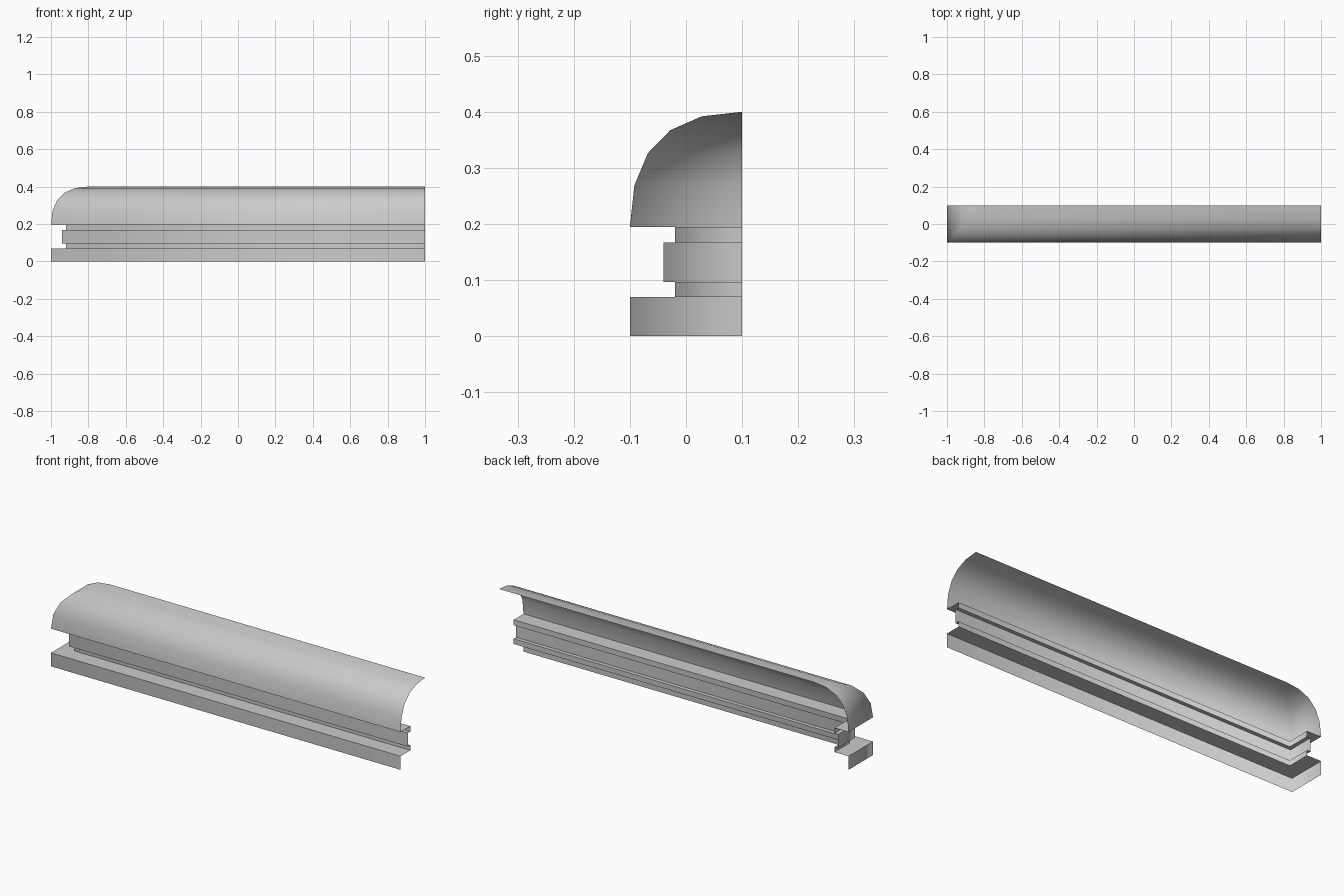
import bpy
import bmesh
from mathutils import Vector

cube = bpy.data.objects.get("Cube")
if cube:
    bpy.data.objects.remove(cube, do_unlink=True)

# One plain grey for the whole moulding
grey = bpy.data.materials.new("plain_grey")
grey.use_nodes = True
colour = (0.6, 0.6, 0.6, 1)
grey.diffuse_color = colour
grey.node_tree.nodes["Principled BSDF"].inputs["Base Color"].default_value = colour

LENGTH, DEPTH = 2.0, 0.2
X, Y = LENGTH / 2, DEPTH / 2


def sweep(name, profile):
    """Sweep an (inset, height) profile along the front and round the mitred end."""
    bm = bmesh.new()
    rows = []
    for d, z in profile:
        path = [(X, d - Y), (d - X, d - Y), (d - X, Y)]
        rows.append([bm.verts.new((x, y, z)) for x, y in path])
    for low, high in zip(rows, rows[1:]):
        for i in range(2):
            face = bm.faces.new((low[i], high[i], high[i + 1], low[i + 1]))
            face.smooth = True
    # Keep the lengthwise profile corners crisp, but let the mitre shade smoothly
    for k in range(1, len(rows) - 1):
        before, here, after = (Vector(profile[k + s]) for s in (-1, 0, 1))
        if (here - before).angle(after - here) > 0.8:
            for i in range(2):
                bm.edges.get((rows[k][i], rows[k][i + 1])).smooth = False
    # The end of the roof closes to a point
    bmesh.ops.remove_doubles(bm, verts=bm.verts, dist=0.0001)
    mesh = bpy.data.meshes.new(name)
    bm.to_mesh(mesh)
    bm.free()
    mesh.materials.append(grey)
    obj = bpy.data.objects.new(name, mesh)
    bpy.context.collection.objects.link(obj)
    return obj


# Lower skirt with its ledge
sweep("base_skirt", [(0, 0), (0, 0.07), (0.08, 0.07)])

# Recessed waist with a raised band
sweep("waist_band", [(0.08, 0.07), (0.08, 0.097), (0.06, 0.097),
                     (0.06, 0.167), (0.08, 0.167), (0.08, 0.195)])

# Overhang and curved roof
SPRING, TOP, STEPS = 0.195, 0.4, 5
curve = []
for i in range(STEPS + 1):
    t = i / STEPS
    curve.append((DEPTH * t * t, SPRING + (TOP - SPRING) * (1 - (1 - t) ** 2)))
sweep("curved_roof", [(0.08, SPRING)] + curve)
